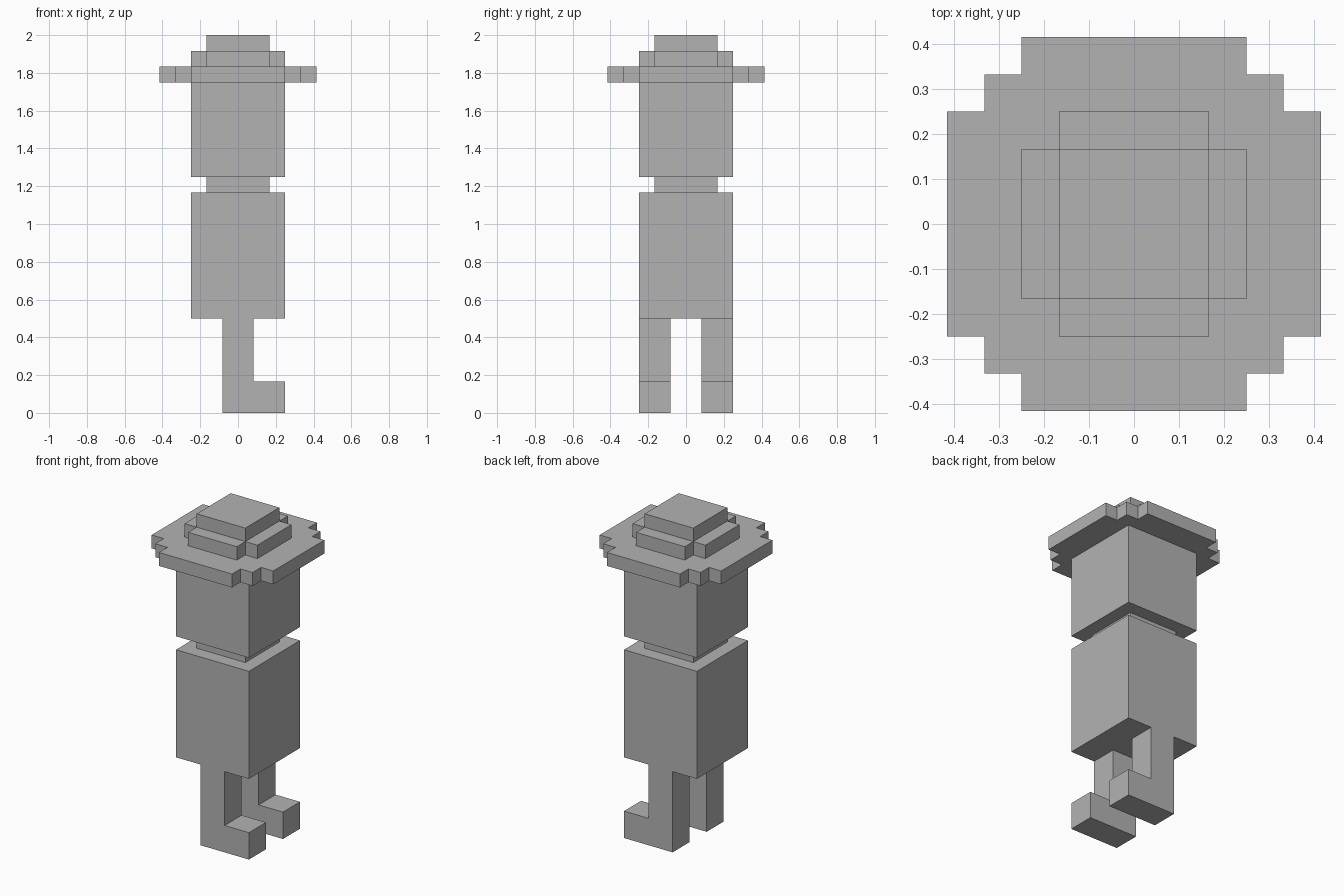
import bpy
import bmesh
from mathutils import Vector

cube = bpy.data.objects.get("Cube")
if cube:
    bpy.data.objects.remove(cube, do_unlink=True)

U = 1 / 12  # block size: the figure stands 24 blocks tall

grey = bpy.data.materials.new("plain grey")
grey.use_nodes = True
grey.diffuse_color = (0.45, 0.45, 0.45, 1)
grey.node_tree.nodes["Principled BSDF"].inputs["Base Color"].default_value = grey.diffuse_color


def prism(name, outline, direction):
    """Extrude a flat outline, given in blocks, along a direction."""
    bm = bmesh.new()
    face = bm.faces.new([bm.verts.new(Vector(p) * U) for p in outline])
    extruded = bmesh.ops.extrude_face_region(bm, geom=[face], use_keep_orig=True)
    moved = [g for g in extruded["geom"] if isinstance(g, bmesh.types.BMVert)]
    bmesh.ops.translate(bm, verts=moved, vec=Vector(direction) * U)
    bmesh.ops.recalc_face_normals(bm, faces=bm.faces)
    mesh = bpy.data.meshes.new(name)
    bm.to_mesh(mesh)
    bm.free()
    mesh.materials.append(grey)
    obj = bpy.data.objects.new(name, mesh)
    bpy.context.collection.objects.link(obj)
    return obj


def tier(name, corners, bottom, top):
    """Four-fold symmetric slab; corners describe one quarter of its outline."""
    outline = []
    for _ in range(4):
        outline += [(x, y, bottom) for x, y in corners]
        corners = [(-y, x) for x, y in corners]
    return prism(name, outline, (0, 0, top - bottom))


# Torso, neck and head
tier("torso", [(3, 3)], 6, 14)
tier("neck", [(2, 2)], 14, 15)
tier("head", [(3, 3)], 15, 21)

# Hat with stepped round brim and crown
tier("hat_brim", [(5, 3), (4, 3), (4, 4), (3, 4), (3, 5)], 21, 22)
tier("hat_crown", [(3, 2), (2, 2), (2, 3)], 22, 23)
tier("hat_top", [(2, 2)], 23, 24)

# Legs with feet pointing to +x
leg_profile = [(-1, 0), (3, 0), (3, 2), (1, 2), (1, 6), (-1, 6)]
for name, side in (("front_leg", -1), ("back_leg", 1)):
    prism(name, [(x, side, z) for x, z in leg_profile], (0, 2 * side, 0))
